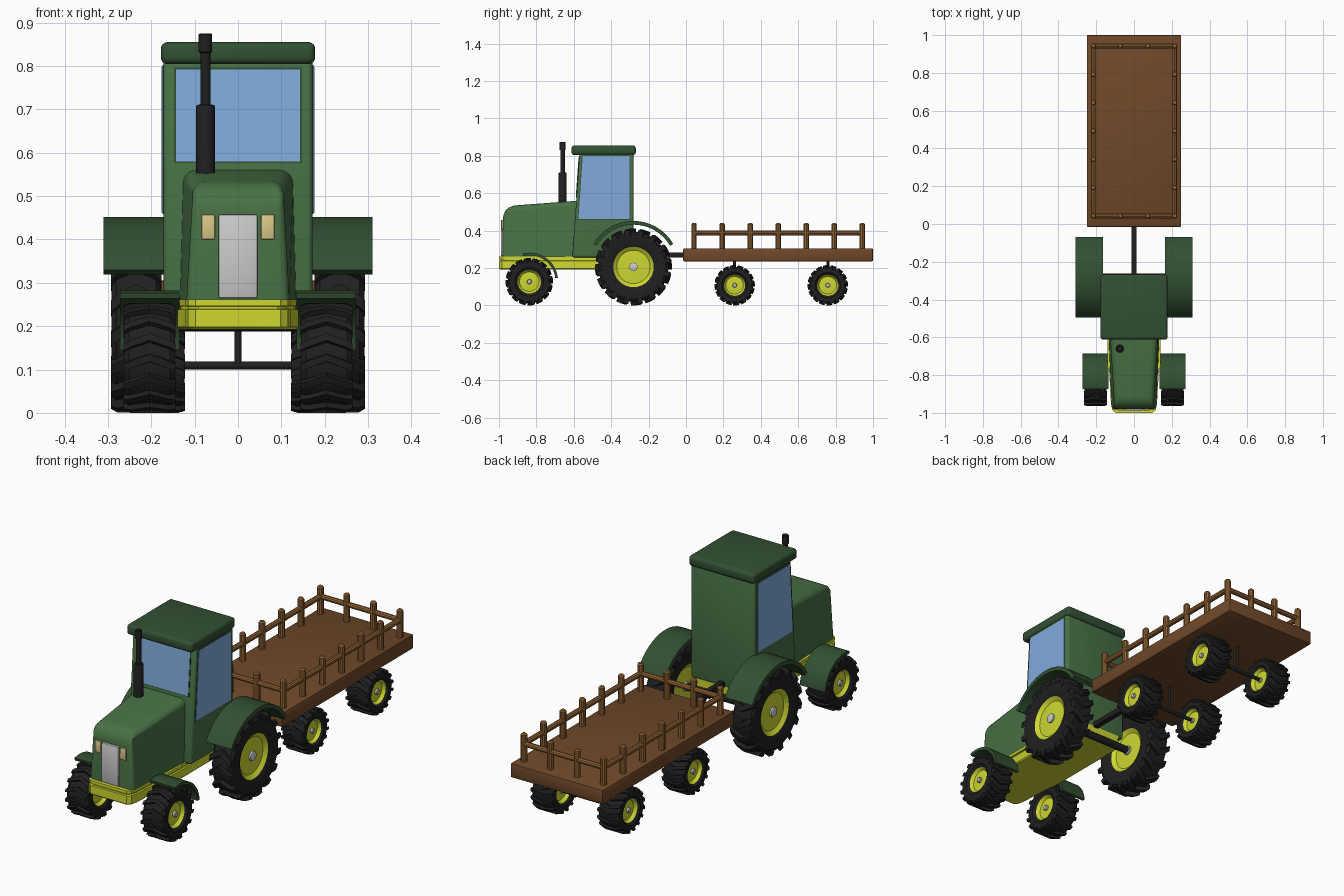
import bpy, bmesh
from math import sin, cos, pi, radians

if "Cube" in bpy.data.objects:
    bpy.data.objects.remove(bpy.data.objects["Cube"])


def mat(name, rgb):
    m = bpy.data.materials.new(name)
    m.diffuse_color = (*rgb, 1)
    m.use_nodes = True
    m.node_tree.nodes["Principled BSDF"].inputs["Base Color"].default_value = m.diffuse_color
    return m


GREEN = mat("body green", (0.065, 0.165, 0.06))
DARK = mat("dark green", (0.032, 0.08, 0.032))
YELLOW = mat("yellow", (0.62, 0.68, 0.03))
BLACK = mat("rubber black", (0.014, 0.014, 0.014))
GLASS = mat("glass blue", (0.22, 0.41, 0.72))
DECK = mat("deck brown", (0.16, 0.065, 0.022))
WOOD = mat("fence wood", (0.3, 0.13, 0.035))
LAMP = mat("lamp", (0.7, 0.58, 0.25))


def loft(bm, rings, closed=False):
    """Skin a list of equal-length rings; cap the ends unless closed."""
    vs = [[bm.verts.new(p) for p in r] for r in rings]
    n = len(vs[0])
    for a, b in zip(vs, vs[1:] + vs[:1] if closed else vs[1:]):
        for i in range(n):
            j = (i + 1) % n
            bm.faces.new((a[i], a[j], b[j], b[i]))
    if not closed:
        bm.faces.new(vs[0][::-1])
        bm.faces.new(vs[-1])


def finish(name, bm, material=None, bevel=0, segs=3, weights=None):
    bmesh.ops.recalc_face_normals(bm, faces=bm.faces[:])
    if weights:
        layer = bm.edges.layers.float.new("bevel_weight_edge")
        for e in bm.edges:
            e[layer] = weights(e)
    me = bpy.data.meshes.new(name)
    bm.to_mesh(me)
    bm.free()
    ob = bpy.data.objects.new(name, me)
    bpy.context.collection.objects.link(ob)
    if material:
        me.materials.append(material)
    bpy.ops.object.select_all(action='DESELECT')
    ob.select_set(True)
    bpy.context.view_layer.objects.active = ob
    if bevel:
        m = ob.modifiers.new("bevel", 'BEVEL')
        m.width, m.segments = bevel, segs
        m.limit_method = 'WEIGHT' if weights else 'ANGLE'
        bpy.ops.object.modifier_apply(modifier=m.name)
    bpy.ops.object.shade_smooth_by_angle(angle=radians(35))
    return ob


def solid(name, rings, material=None, **kw):
    bm = bmesh.new()
    loft(bm, rings)
    return finish(name, bm, material, **kw)


def rect(x0, x1, y0, y1, z):
    return [(x0, y0, z), (x1, y0, z), (x1, y1, z), (x0, y1, z)]


def box(name, x0, x1, y0, y1, z0, z1, material=None, **kw):
    return solid(name, [rect(x0, x1, y0, y1, z0), rect(x0, x1, y0, y1, z1)], material, **kw)


def lathe(name, axis, centre, profile, material=None, n=24):
    """Revolve (distance along axis, radius) pairs about a line through centre."""
    rings = []
    for d, r in profile:
        ring = []
        for k in range(n):
            p = list(centre)
            p[axis] += d
            p[(axis + 1) % 3] += r * cos(2 * pi * k / n)
            p[(axis + 2) % 3] += r * sin(2 * pi * k / n)
            ring.append(p)
        rings.append(ring)
    return solid(name, rings, material)


def wheel(name, cx, cy, R, w, rim, lugs=16):
    def pt(x, r, a):
        return (cx + x, cy + r * cos(a), R + r * sin(a))
    h = w / 2
    # tyre carcass
    prof = [(-h * .8, rim), (-h, rim + .25 * (R - rim)), (-h, R * .84), (-h * .8, R * .91),
            (h * .8, R * .91), (h, R * .84), (h, rim + .25 * (R - rim)), (h * .8, rim)]
    bm = bmesh.new()
    loft(bm, [[pt(x, r, 2 * pi * k / 40) for x, r in prof] for k in range(40)], closed=True)
    # chevron lugs
    for k in range(lugs):
        for s in (-1, 1):
            a0 = -pi / 2 + 2 * pi * k / lugs
            rings = []
            for x, lo, hi, sh in ((0, .88, 1, 0), (.75, .88, 1, .13), (1.02, .76, .96, .19)):
                a, d = a0 + sh, 0.085
                rings.append([pt(s * h * x, R * lo, a - d), pt(s * h * x, R * lo, a + d),
                              pt(s * h * x, R * hi, a + d * .8), pt(s * h * x, R * hi, a - d * .8)])
            loft(bm, rings)
    finish(name + "_tyre", bm, BLACK)
    # dished rim and grey hub cap
    q = rim * 1.03
    lathe(name + "_rim", 0, (cx, cy, R), [(-h * .65, rim * .3), (-h * .6, rim * .85), (-h * .85, q),
                                          (h * .85, q), (h * .6, rim * .85), (h * .65, rim * .3)], YELLOW, 32)
    lathe(name + "_hub", 0, (cx, cy, R), [(-h * .85, rim * .16), (-h * .8, rim * .22),
                                          (h * .8, rim * .22), (h * .85, rim * .16)], None, 16)


def fender(name, x0, x1, cy, cz, r, t, a0, a1, n=16):
    rings = []
    for k in range(n + 1):
        a = radians(a0 + (a1 - a0) * k / n)
        rings.append([(x, cy + q * cos(a), cz + q * sin(a))
                      for x, q in ((x0, r), (x1, r), (x1, r - t), (x0, r - t))])
    solid(name, rings, DARK)


# chassis: two yellow bands with a groove between
def plan(z, g):
    half = [(.14 - g, -.28), (.14 - g, -.75), (.132 - g, -.77), (.122 - g, -.95),
            (.115 - g, -.985 + g), (.098 - g, -1 + g)]
    return [(x, y, z) for x, y in half] + [(-x, y, z) for x, y in half[::-1]]


solid("chassis", [plan(z, g) for z, g in ((.192, .006), (.198, 0), (.238, 0), (.240, .007),
                                          (.245, .007), (.247, 0), (.262, 0))], YELLOW)

# hood: tapered, with rounded top and nose
hood = [[(-.118, -.982, .258), (.118, -.982, .258), (.102, -.978, .53), (-.102, -.978, .53)],
        [(-.135, -.58, .258), (.135, -.58, .258), (.126, -.58, .56), (-.126, -.58, .56)]]


def hood_weight(e):
    a, b = (v.co for v in e.verts)
    front, top = a.y < -.9 and b.y < -.9, a.z > .5 and b.z > .5
    if front and top:
        return 1
    return .45 if top and not (a.y > -.6 and b.y > -.6) else (.3 if front and abs(a.z - b.z) > .1 else 0)


solid("hood", hood, GREEN, bevel=.065, segs=6, weights=hood_weight)
box("grille", -.045, .045, -.99, -.96, .265, .457, bevel=.003, segs=2)
for s, side in ((-1, "left"), (1, "right")):
    a, b = sorted((s * .053, s * .084))
    box(side + "_headlight", a, b, -.987, -.96, .40, .457, LAMP, bevel=.003, segs=2)


# cab with a raked front
def rake(z):
    return -.608 + (z - .257) * .07


solid("cab", [rect(-.172, .172, rake(z), -.28, z) for z in (.257, .82)], GREEN, bevel=.012)
box("roof", -.178, .178, -.612, -.268, .804, .855, DARK, bevel=.016, segs=4)
solid("windscreen_frame", [rect(-.147, .147, rake(z) - .002, rake(z) + .02, z) for z in (.576, .796)], DARK)
solid("windscreen", [rect(-.143, .143, rake(z) - .004, rake(z) + .02, z) for z in (.58, .792)], GLASS)
for s, side in ((-1, "left"), (1, "right")):
    for part, out, m, g in (("window_frame", .174, DARK, .004), ("window", .176, GLASS, 0)):
        a, b = sorted((s * .15, s * out))
        solid(side + "_" + part, [rect(a, b, rake(z) + .018 - g, -.303 + g, z)
                                  for z in (.462 - g, .798 + g)], m)

# exhaust stack
lathe("exhaust", 2, (-.075, -.66, 0), [(.52, .022), (.705, .022), (.71, .02), (.711, .012), (.83, .012),
                                       (.832, .0155), (.872, .0155), (.875, .013)], BLACK)

# tractor wheels and fenders
for s, side in ((-1, "left"), (1, "right")):
    wheel(side + "_rear_wheel", s * .235, -.281, .206, .114, .105)
    wheel(side + "_front_wheel", s * .204, -.838, .127, .118, .061)
    fender(side + "_rear_fender", s * .163, s * .31, -.281, .206, .246, .02, 30, 150)
    fender(side + "_front_fender", s * .135, s * .272, -.835, .131, .151, .014, 6, 105)
lathe("rear_axle", 0, (0, -.281, .206), [(-.2, .018), (.2, .018)], BLACK)

# trailer hitch, deck and running gear
box("hitch_bar", -.014, .014, -.32, .02, .256, .284, BLACK, bevel=.004, segs=2)
box("trailer_deck", -.25, .25, -.015, 1, .236, .305, DECK, bevel=.006, segs=2)
for y, end in ((.26, "front"), (.758, "back")):
    lathe("trailer_%s_axle" % end, 0, (0, y, .109), [(-.18, .009), (.18, .009)], BLACK, 12)
    lathe("trailer_%s_strut" % end, 2, (0, y, 0), [(.105, .008), (.25, .008)], BLACK, 12)
    for s, side in ((-1, "left"), (1, "right")):
        wheel("trailer_%s_%s_wheel" % (end, side), s * .18, y, .108, .114, .055)

# fence: posts round the deck and one rail per side
ys = [.043 + k * .15 for k in range(7)]
spots = [(s * .215, y) for s in (-1, 1) for y in ys] + [(x, y) for x in (-.072, .072) for y in (ys[0], ys[-1])]
for k, (x, y) in enumerate(spots):
    lathe("fence_post_%d" % (k + 1), 2, (x, y, 0), [(.29, .015), (.434, .015), (.44, .01)], WOOD, 10)
for s, side in ((-1, "left"), (1, "right")):
    lathe(side + "_rail", 1, (s * .215, 0, .388), [(ys[0], .013), (ys[-1], .013)], WOOD, 10)
for y, end in ((ys[0], "front"), (ys[-1], "back")):
    lathe(end + "_rail", 0, (0, y, .388), [(-.215, .013), (.215, .013)], WOOD, 10)
